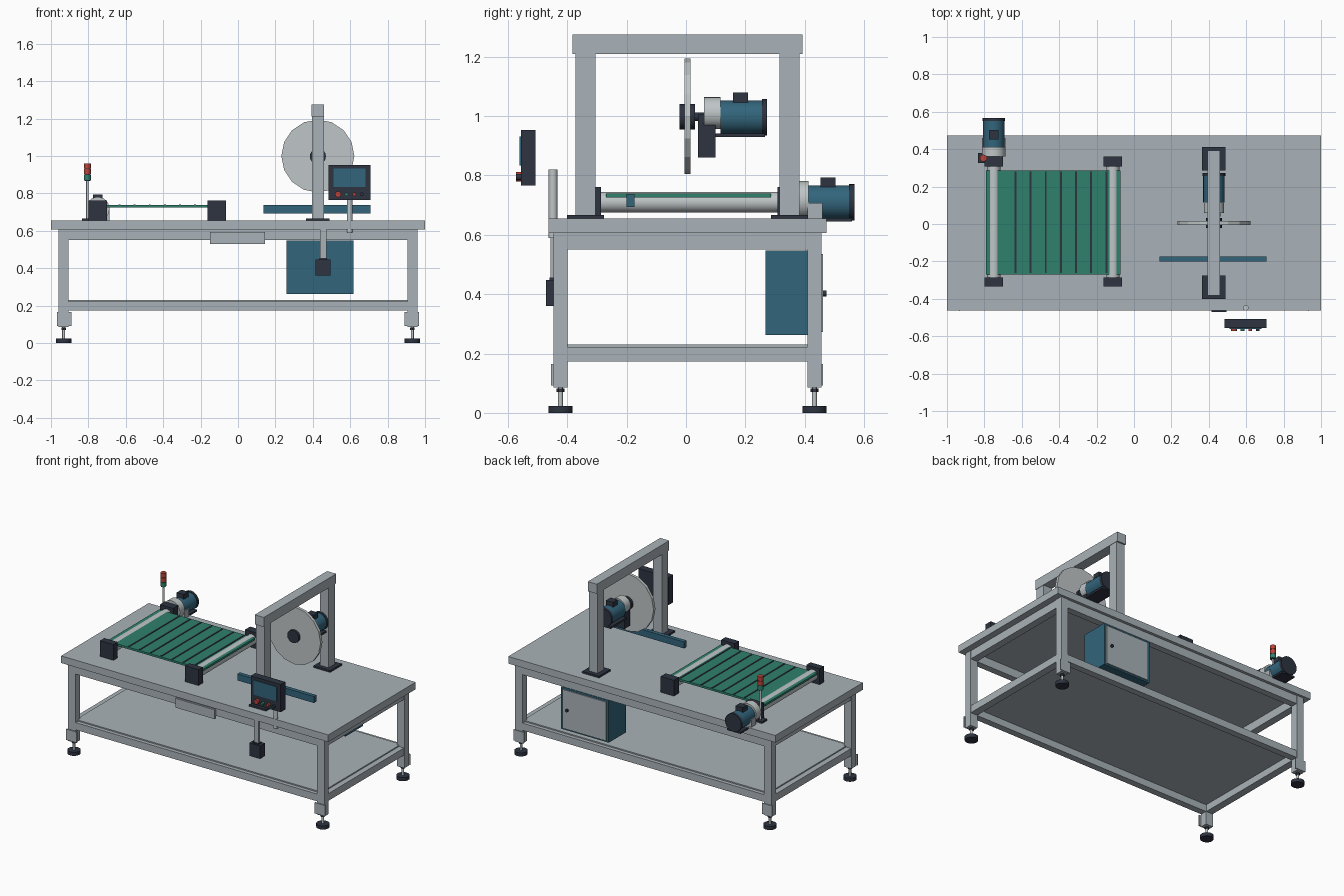
import bpy, math
from mathutils import Vector

if "Cube" in bpy.data.objects:
    bpy.data.objects.remove(bpy.data.objects["Cube"])


def material(name, rgb):
    m = bpy.data.materials.new(name)
    m.diffuse_color = (*rgb, 1)
    m.use_nodes = True
    m.node_tree.nodes["Principled BSDF"].inputs["Base Color"].default_value = m.diffuse_color
    return m


GREY = material("painted grey", (0.40, 0.45, 0.48))
STEEL = material("light steel", (0.52, 0.56, 0.57))
DARK = material("dark slate", (0.026, 0.034, 0.052))
BLUE = material("machine blue", (0.032, 0.13, 0.20))
GREEN = material("belt green", (0.028, 0.22, 0.15))
RED = material("signal red", (0.50, 0.055, 0.04))


def box(name, x, y, z, mat, bevel=0):
    """Box given by its (min, max) range along each axis."""
    lo, hi = zip(x, y, z)
    bpy.ops.mesh.primitive_cube_add(size=1, location=(Vector(lo) + Vector(hi)) / 2)
    o = bpy.context.object
    o.scale = Vector(hi) - Vector(lo)
    bpy.ops.object.transform_apply(location=False, rotation=False, scale=True)
    o.name = name
    o.data.materials.append(mat)
    if bevel:
        b = o.modifiers.new("edge", 'BEVEL')
        b.width = bevel
        b.segments = 1
    return o


def rod(name, axis, a, b, span, r, mat, sides=24, smooth=True):
    """Cylinder along y (a=x, b=z) or along z (a=x, b=y)."""
    mid = sum(span) / 2
    loc = (a, mid, b) if axis == 'y' else (a, b, mid)
    rot = (math.pi / 2, 0, 0) if axis == 'y' else (0, 0, 0)
    bpy.ops.mesh.primitive_cylinder_add(vertices=sides, radius=r, depth=span[1] - span[0],
                                        location=loc, rotation=rot)
    o = bpy.context.object
    o.name = name
    o.data.materials.append(mat)
    if smooth:
        bpy.ops.object.shade_smooth_by_angle(angle=math.radians(35))
    return o


def around(c, h):
    return (c - h, c + h)


# Table frame
box("table_top", (-1, 1), (-0.463, 0.473), (0.607, 0.655), GREY)
box("lower_shelf", (-0.92, 0.92), (-0.42, 0.43), (0.22, 0.23), GREY)
for level, z in (("upper", (0.55, 0.606)), ("lower", (0.173, 0.222))):
    for side, y in (("front", (-0.445, -0.40)), ("back", (0.41, 0.455))):
        box(f"{level}_{side}_rail", (-0.91, 0.91), y, z, GREY)
    for s in (-1, 1):
        box(f"{level}_end_rail", around(s * 0.932, 0.025), (-0.41, 0.42), z, GREY)

# Legs with levelling feet
for s in (-1, 1):
    for cy, out in ((-0.423, -1), (0.433, 1)):
        cx = s * 0.932
        box("leg", around(cx, 0.027), around(cy, 0.024), (0.085, 0.607), GREY)
        if out < 0:
            box("leg_bracket", around(s * 0.93, 0.039), (-0.455, -0.446), (0.092, 0.165), GREY)
        else:
            box("leg_bracket", around(s * 0.93, 0.039), (0.4565, 0.462), (0.092, 0.165), GREY)
        rod("foot_stem", 'z', cx, cy, (0.02, 0.086), 0.008, STEEL, 12)
        rod("foot_nut", 'z', cx, cy, (0.07, 0.082), 0.014, DARK, 6, False)
        rod("foot_pad", 'z', cx, cy, (0, 0.024), 0.041, DARK)

# Front plate and hanging switch box
box("front_plate", (-0.15, 0.145), (-0.456, -0.445), (0.53, 0.593), GREY)
box("switch_hanger", (0.439, 0.473), (-0.457, -0.44), (0.45, 0.607), GREY)
box("switch_cap", (0.435, 0.477), (-0.46, -0.43), (0.444, 0.456), DARK)
box("switch_box", (0.415, 0.495), (-0.471, -0.42), (0.36, 0.448), DARK)

# Electrical cabinet under the back edge
box("cabinet", (0.26, 0.617), (0.268, 0.455), (0.262, 0.548), BLUE)
box("cabinet_door", (0.275, 0.602), (0.454, 0.462), (0.272, 0.535), GREY)
rod("cabinet_knob", 'y', 0.565, 0.403, (0.461, 0.473), 0.01, DARK, 12)

# Gantry
GX = 0.427
for y in ((-0.372, -0.305), (0.315, 0.382)):
    c = sum(y) / 2
    box("gantry_base", around(GX, 0.063), around(c, 0.062), (0.655, 0.667), DARK)
    box("gantry_post", around(GX, 0.032), y, (0.665, 1.215), GREY)
box("gantry_beam", around(GX, 0.034), (-0.382, 0.392), (1.21, 1.275), GREY)

# Cutting blade, hub and arm
rod("blade", 'y', GX, 1.0, (-0.005, 0.015), 0.195, STEEL, 16, False)
rod("blade_hub", 'y', GX, 0.998, (-0.022, 0.031), 0.043, DARK, 16)
rod("blade_shaft", 'y', GX, 0.998, (0.03, 0.07), 0.015, DARK, 12)
box("gear_housing", around(GX, 0.035), (0.04, 0.10), (0.86, 1.005), DARK)


def motor(label, x, y, z):
    """Motor starting at y, running towards +y."""
    rod(label + "_motor_body", 'y', x, z, (y, y + 0.142), 0.057, BLUE)
    rod(label + "_motor_cap", 'y', x, z, (y + 0.14, y + 0.157), 0.061, DARK)
    box(label + "_terminal_box", around(x, 0.026), (y + 0.043, y + 0.093), (z + 0.045, z + 0.084), DARK)


motor("blade", GX, 0.116, 0.996)
rod("blade_motor_flange", 'y', GX, 1.01, (0.06, 0.117), 0.054, STEEL)
box("blade_motor_plate", around(GX, 0.05), (0.10, 0.267), (0.929, 0.942), DARK)

# Guide fence
box("guide_fence", (0.136, 0.709), (-0.201, -0.174), (0.693, 0.737), BLUE)

# Conveyor
box("belt", (-0.792, -0.072), (-0.27, 0.286), (0.725, 0.739), GREEN)
for i in range(7):
    box("belt_slat", around(-0.634 + i * 0.081, 0.005), (-0.262, 0.28), (0.738, 0.742), DARK)
for x in (-0.75, -0.113):
    rod("roller", 'y', x, 0.71, (-0.305, 0.31), 0.035, STEEL)
    for y in ((-0.333, -0.287), (0.308, 0.362)):
        box("bearing_block", around(x, 0.05), y, (0.655, 0.762), DARK)

# Conveyor drive
motor("conveyor", -0.75, 0.41, 0.71)
rod("conveyor_motor_flange", 'y', -0.75, 0.718, (0.36, 0.412), 0.063, STEEL)
box("motor_pedestal", around(-0.75, 0.062), (0.41, 0.46), (0.654, 0.708), GREY)
box("conveyor_motor_plate", around(-0.75, 0.05), (0.474, 0.56), (0.645, 0.657), DARK)

# Signal tower
TX, TY = -0.805, 0.352
box("tower_base", around(TX, 0.03), around(TY, 0.027), (0.655, 0.667), DARK)
rod("tower_pole", 'z', TX, TY, (0.66, 0.875), 0.007, STEEL, 12)
for z, m in ((0.872, GREEN), (0.903, RED), (0.934, RED)):
    rod("signal_lamp", 'z', TX, TY, (z, z + 0.027), 0.019, m, 16)
    rod("lamp_spacer", 'z', TX, TY, (z - 0.005, z + 0.001), 0.016, DARK, 16)

# Control panel on its pole
rod("panel_pole", 'z', 0.597, -0.448, (0.59, 0.82), 0.015, STEEL, 16)
box("control_panel", (0.485, 0.709), (-0.556, -0.507), (0.766, 0.953), DARK)
box("panel_screen", (0.51, 0.682), (-0.561, -0.555), (0.834, 0.932), BLUE)
for x, r, m in ((0.535, 0.016, RED), (0.58, 0.01, GREEN), (0.622, 0.01, RED), (0.662, 0.01, DARK)):
    rod("panel_button", 'y', x, 0.795, (-0.573, -0.555), r, m, 12)
